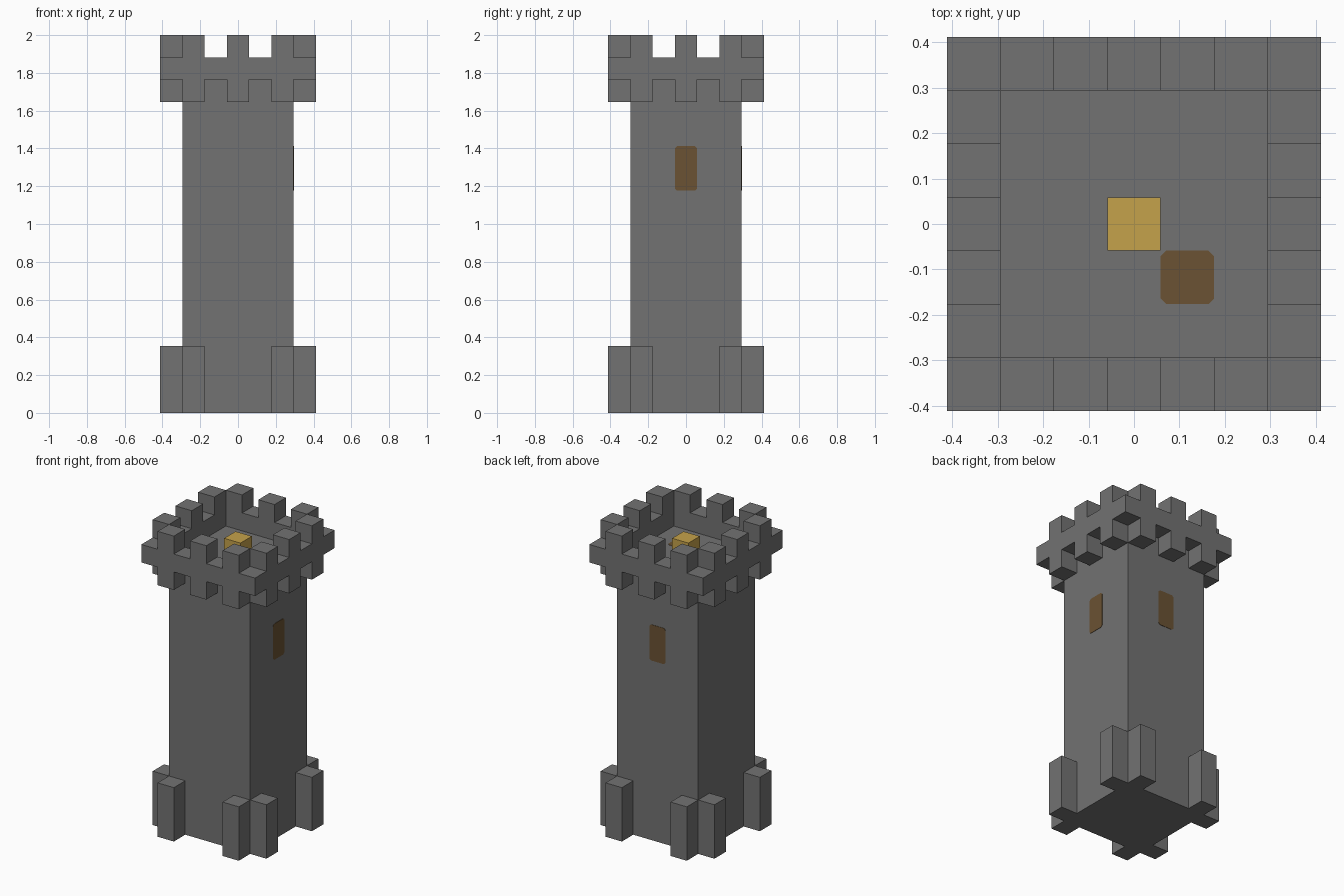
import bpy
import bmesh
from math import pi
from mathutils import Matrix, Vector

old = bpy.data.objects.get("Cube")
if old:
    bpy.data.objects.remove(old, do_unlink=True)

U = 2 / 17            # one block
HALF = 2.5 * U        # half width of the shaft
RIM = 3.5 * U         # half width of the crown


def material(name, color):
    m = bpy.data.materials.new(name)
    m.use_nodes = True
    m.diffuse_color = (*color, 1)
    bsdf = next(n for n in m.node_tree.nodes if n.type == 'BSDF_PRINCIPLED')
    bsdf.inputs["Base Color"].default_value = (*color, 1)
    bsdf.inputs["Roughness"].default_value = 0.9
    return m


stone = material("stone grey", (0.17, 0.17, 0.17))
gold = material("gold", (0.56, 0.36, 0.07))
wood = material("wood brown", (0.145, 0.085, 0.033))


def finish(bm, name, mat):
    bmesh.ops.recalc_face_normals(bm, faces=bm.faces)
    mesh = bpy.data.meshes.new(name)
    bm.to_mesh(mesh)
    bm.free()
    mesh.materials.append(mat)
    ob = bpy.data.objects.new(name, mesh)
    bpy.context.collection.objects.link(ob)
    return ob


def add_box(bm, center, size, turn=0):
    """Box in block units, turned about the tower axis by quarter turns."""
    mat = (Matrix.Rotation(turn * pi / 2, 4, 'Z')
           @ Matrix.Translation(Vector(center) * U)
           @ Matrix.Diagonal((*(Vector(size) * U), 1)))
    bmesh.ops.create_cube(bm, size=1, matrix=mat)


def box(name, center, size, mat):
    bm = bmesh.new()
    add_box(bm, center, size)
    return finish(bm, name, mat)


def around(name, columns, low, high):
    """Blocks standing out from each of the four sides."""
    bm = bmesh.new()
    for turn in range(4):
        for x in columns:
            add_box(bm, (x, -3, (low + high) / 2), (1, 1, high - low), turn)
    return finish(bm, name, stone)


def plate(name, width, height, matrix):
    """Thin panel with clipped corners, facing its local +z."""
    w, h, c = width / 2, height / 2, 0.012
    corner = [(w, h - c), (w - c, h)]
    outline = []
    for sx, sy in ((1, 1), (-1, 1), (-1, -1), (1, -1)):
        pts = [(sx * x, sy * y) for x, y in corner]
        outline += pts if sx * sy > 0 else pts[::-1]
    bm = bmesh.new()
    face = bm.faces.new([bm.verts.new((x, y, -0.001)) for x, y in outline])
    ext = bmesh.ops.extrude_face_region(bm, geom=[face])
    verts = [v for v in ext["geom"] if isinstance(v, bmesh.types.BMVert)]
    bmesh.ops.translate(bm, verts=verts, vec=(0, 0, 0.003))
    bmesh.ops.transform(bm, matrix=matrix, verts=bm.verts)
    return finish(bm, name, wood)


# Shaft, whose top is the deck
box("shaft", (0, 0, 7.5), (5, 5, 15), stone)

# Foot buttresses, brackets and battlements
around("buttresses", (-2, 2), 0, 3)
around("brackets", (-2, 0, 2), 14, 15)
around("battlements", (-2, 0, 2), 16, 17)

# Square parapet: a rectangular section carried round four corners
bm = bmesh.new()
section = [(HALF, 15 * U), (RIM, 15 * U), (RIM, 16 * U), (HALF, 16 * U)]
loops = [[bm.verts.new((sx * r, sy * r, z)) for r, z in section]
         for sx, sy in ((1, 1), (-1, 1), (-1, -1), (1, -1))]
for i in range(4):
    a, b = loops[i], loops[(i + 1) % 4]
    for j in range(4):
        k = (j + 1) % 4
        bm.faces.new((a[j], a[k], b[k], b[j]))
finish(bm, "parapet", stone)

# Gold block and trapdoor on the deck
box("gold_block", (0, 0, 15.5), (1, 1, 1), gold)
plate("trapdoor", U, U, Matrix.Translation((U, -U, 15 * U)))

# Windows on the right-hand and back walls
upright = Matrix.Rotation(pi / 2, 4, 'X')
for name, angle in (("side_window", pi / 2), ("back_window", pi)):
    place = (Matrix.Rotation(angle, 4, 'Z')
             @ Matrix.Translation((0, -HALF, 11 * U)) @ upright)
    plate(name, U, 2 * U, place)
